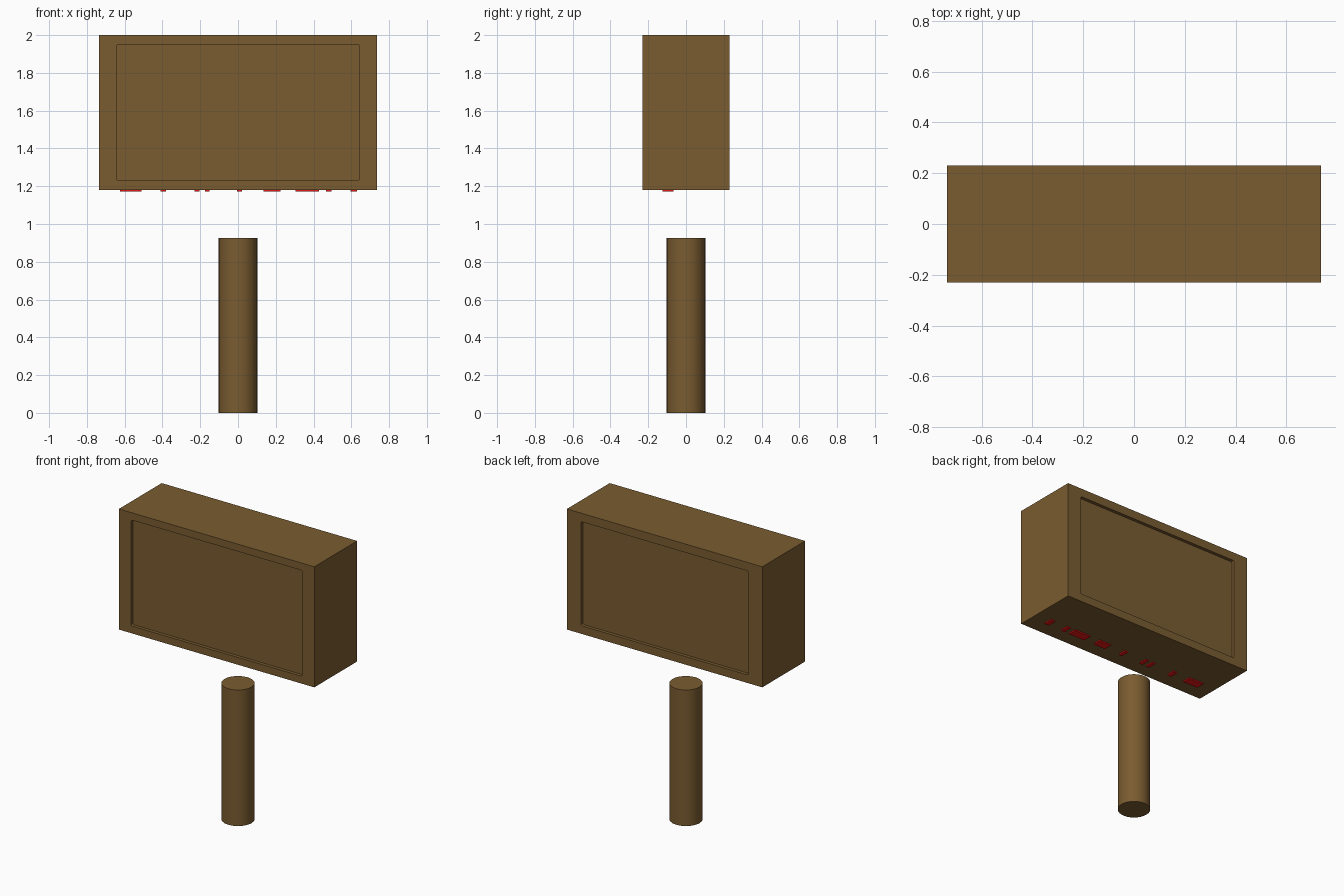
import bpy, bmesh

if "Cube" in bpy.data.objects:
    bpy.data.objects.remove(bpy.data.objects["Cube"])

def material(name, color):
    m = bpy.data.materials.new(name)
    m.diffuse_color = color
    m.use_nodes = True
    m.node_tree.nodes["Principled BSDF"].inputs["Base Color"].default_value = m.diffuse_color
    return m

brown = material("brown", (0.195, 0.107, 0.03, 1))
red = material("red", (0.85, 0.008, 0.008, 1))

def box(name, lo, hi, mat=None):
    bpy.ops.mesh.primitive_cube_add(size=1, location=[(a + b) / 2 for a, b in zip(lo, hi)])
    ob = bpy.context.object
    ob.name = name
    ob.scale = [b - a for a, b in zip(lo, hi)]
    bpy.ops.object.transform_apply(location=False, rotation=False, scale=True)
    if mat:
        ob.data.materials.append(mat)
    return ob

def carve_recess(target, lo, hi):
    # round the four edges that run front to back, then subtract
    cutter = box("recess_cutter", lo, hi, brown)
    bm = bmesh.new()
    bm.from_mesh(cutter.data)
    edges = [e for e in bm.edges if abs(e.verts[0].co.y - e.verts[1].co.y) > 1e-4]
    bmesh.ops.bevel(bm, geom=edges, offset=0.01, segments=3, profile=0.5, affect='EDGES')
    bm.to_mesh(cutter.data)
    bm.free()
    cutter.hide_render = True
    bpy.context.view_layer.objects.active = target
    mod = target.modifiers.new("recess", 'BOOLEAN')
    mod.operation = 'DIFFERENCE'
    mod.solver = 'EXACT'
    mod.object = cutter
    bpy.ops.object.modifier_apply(modifier=mod.name)
    bpy.data.objects.remove(cutter)

# sign box with a shallow panel recess on the front and back
cabinet = box("sign_box", (-0.735, -0.23, 1.18), (0.735, 0.23, 2.0), brown)
carve_recess(cabinet, (-0.643, -0.3, 1.23), (0.643, -0.208, 1.95))
carve_recess(cabinet, (-0.63, 0.208, 1.235), (0.63, 0.3, 1.942))

# round post
bpy.ops.mesh.primitive_cylinder_add(vertices=64, radius=0.102, depth=0.925, location=(0, 0, 0.4625))
post = bpy.context.object
post.name = "post"
post.data.materials.append(brown)
bpy.ops.object.shade_smooth_by_angle()

# row of small red pads under the box
pads = [(-0.625, -0.51), (-0.41, -0.38), (-0.23, -0.205), (-0.175, -0.15), (-0.005, 0.02),
        (0.135, 0.225), (0.305, 0.43), (0.465, 0.495), (0.595, 0.63)]
for i, (x0, x1) in enumerate(pads):
    box(f"underside_pad_{i + 1}", (x0, -0.125, 1.172), (x1, -0.065, 1.185), red)
